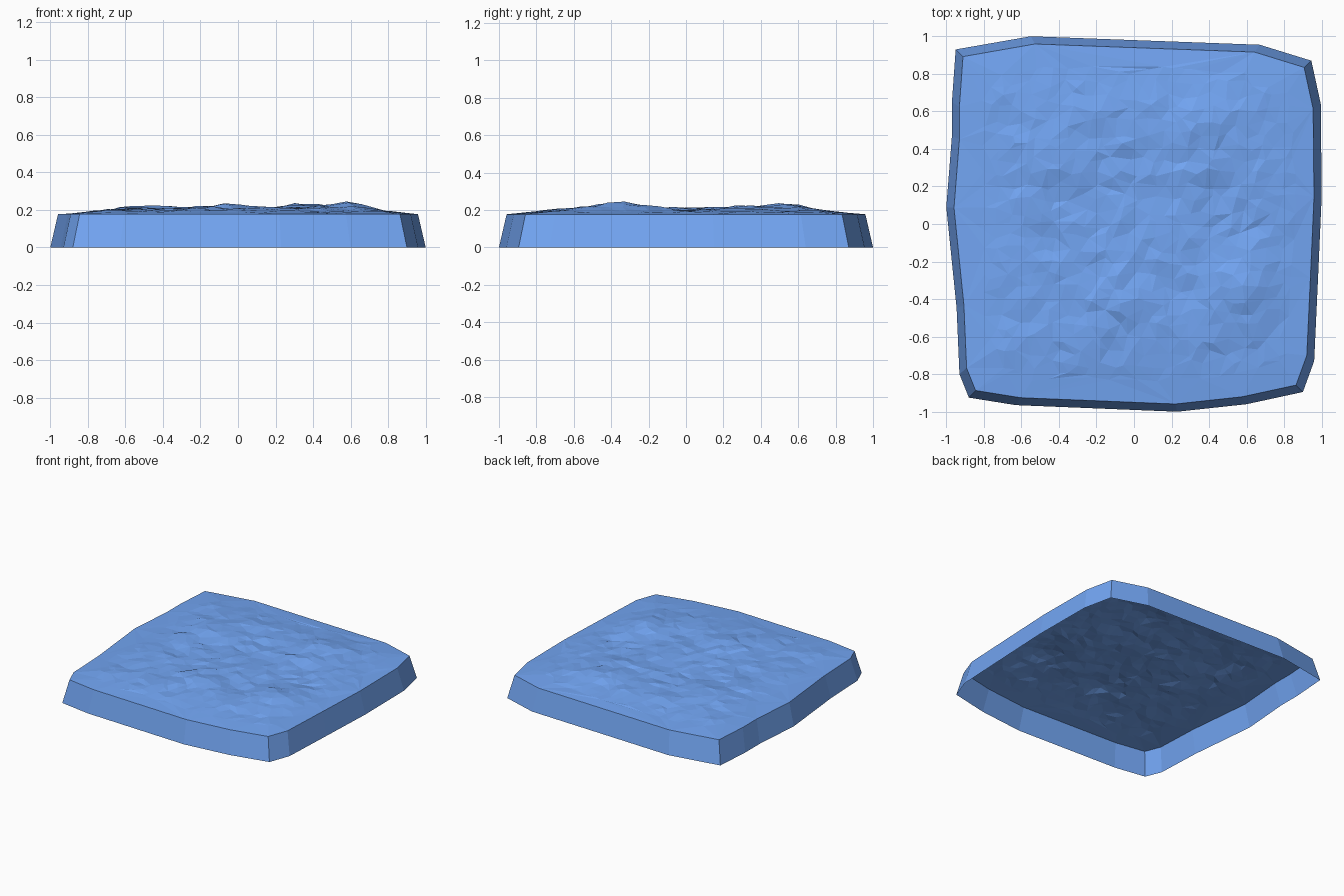
import bpy, bmesh, random
from math import exp
from mathutils import Vector, noise
from mathutils.geometry import delaunay_2d_cdt

if "Cube" in bpy.data.objects:
    bpy.data.objects.remove(bpy.data.objects["Cube"])

random.seed(4)
RIM_Z = 0.177

# Irregular outline of the slab at ground level, counter-clockwise
OUTLINE = [(-0.95, 0.93), (-0.97, 0.65), (-0.97, 0.47), (-1.0, 0.09), (-0.945, -0.45),
           (-0.93, -0.80), (-0.88, -0.925), (-0.63, -0.965), (0.23, -1.0), (0.60, -0.96),
           (0.90, -0.895), (0.96, -0.73), (0.98, -0.3), (1.0, 0.15), (0.995, 0.64),
           (0.945, 0.87), (0.67, 0.955), (-0.55, 1.0)]
base = [Vector(p) for p in OUTLINE]
rim = [p * 0.959 for p in base]
n = len(rim)

# Gentle mounds: x, y, height, radius
MOUNDS = [(0.61, -0.37, 0.034, 0.16), (0.37, 0.48, 0.028, 0.2),
          (-0.08, -0.38, 0.020, 0.18), (-0.48, 0.45, 0.012, 0.2)]


def edge_distance(p):
    """Signed distance inside the rim."""
    best = 9
    for i in range(n):
        a, b = rim[i], rim[(i + 1) % n]
        d = b - a
        best = min(best, (d.x * (p.y - a.y) - d.y * (p.x - a.x)) / d.length)
    return best


def height(p):
    ramp = min(1, max(0, edge_distance(p) / 0.32))
    bumps = 0.012 * noise.noise(Vector((p.x * 4, p.y * 6, 1.3)))
    bumps += 0.013 * noise.noise(Vector((p.x * 8, p.y * 13, 5.1)))
    bumps += random.uniform(-0.005, 0.005)
    mounds = sum(h * exp(-((p.x - x) ** 2 + (p.y - y) ** 2) / r ** 2) for x, y, h, r in MOUNDS)
    return RIM_Z + max(0.0, ramp * (0.028 + bumps + mounds))


# Scattered surface points, kept clear of the rim
points = list(rim)
step = 0.068
for i in range(-14, 15):
    for j in range(-14, 15):
        p = Vector((i + random.uniform(-0.38, 0.38) + 0.5 * (j % 2),
                    j + random.uniform(-0.38, 0.38))) * step
        if edge_distance(p) > 0.09:
            points.append(p)

verts, _, faces, *_ = delaunay_2d_cdt(points, [(i, (i + 1) % n) for i in range(n)], [], 1, 1e-5)

# Rough top surface
bm = bmesh.new()
top = [bm.verts.new((p.x, p.y, height(p))) for p in verts]
for f in faces:
    bm.faces.new([top[k] for k in f])

# Sloping side skirt, open underneath
border = [e for e in bm.edges if e.is_boundary]
low = {}
for e in border:
    for v in e.verts:
        if v not in low:
            k = min(range(n), key=lambda q: (rim[q] - v.co.xy).length)
            low[v] = bm.verts.new((base[k].x, base[k].y, 0))
            v.co.z = RIM_Z
for e in border:
    a, b = e.verts
    bm.faces.new((a, b, low[b], low[a]))

bmesh.ops.recalc_face_normals(bm, faces=bm.faces)
bm.faces.ensure_lookup_table()
if bm.faces[0].normal.z < 0:
    bmesh.ops.reverse_faces(bm, faces=bm.faces)

mesh = bpy.data.meshes.new("stone_slab")
bm.to_mesh(mesh)
bm.free()
slab = bpy.data.objects.new("stone_slab", mesh)
bpy.context.collection.objects.link(slab)

# Blue surface colour
mat = bpy.data.materials.new("slab_blue")
mat.diffuse_color = (0.17, 0.38, 0.90, 1)
mat.use_nodes = True
mat.node_tree.nodes["Principled BSDF"].inputs["Base Color"].default_value = mat.diffuse_color
mesh.materials.append(mat)
